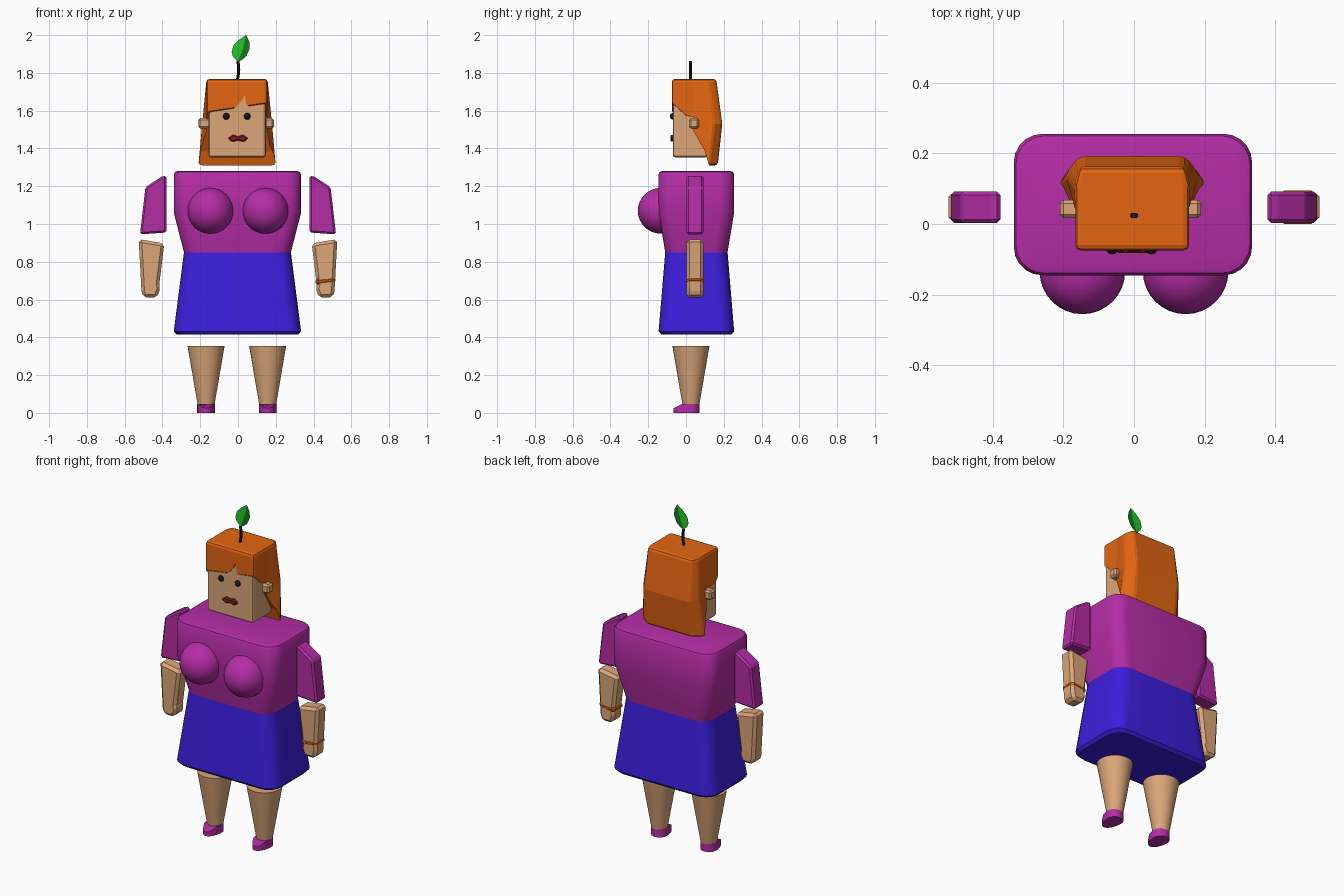
import bpy, bmesh, math

if "Cube" in bpy.data.objects:
    bpy.data.objects.remove(bpy.data.objects["Cube"])

COL = dict(purple=(.46, .026, .38), blue=(.045, .013, .72), skin=(.71, .38, .19),
           orange=(.77, .13, .006), black=(.01, .01, .01), red=(.22, .01, .007),
           leaf=(.017, .58, .02), leaf_dark=(.006, .19, .012))
MATS = {}
for key, c in COL.items():
    MATS[key] = bpy.data.materials.new(key)
    MATS[key].diffuse_color = (*c, 1)


def finish(bm, name, col, smooth=False, bevel=0, segs=1):
    bmesh.ops.recalc_face_normals(bm, faces=bm.faces)
    me = bpy.data.meshes.new(name)
    bm.to_mesh(me)
    bm.free()
    ob = bpy.data.objects.new(name, me)
    bpy.context.collection.objects.link(ob)
    if col:
        me.materials.append(MATS[col])
    if smooth:
        bpy.ops.object.select_all(action='DESELECT')
        ob.select_set(True)
        bpy.context.view_layer.objects.active = ob
        bpy.ops.object.shade_smooth_by_angle(angle=math.radians(35))
    if bevel:
        m = ob.modifiers.new("bevel", 'BEVEL')
        m.width, m.segments, m.limit_method = bevel, segs, 'ANGLE'
    return ob


def loft(name, rings, col, **kw):
    """Skin a closed solid through rings of 3D points."""
    bm = bmesh.new()
    vs = [[bm.verts.new(p) for p in r] for r in rings]
    n = len(vs[0])
    for a, b in zip(vs, vs[1:]):
        for i in range(n):
            j = (i + 1) % n
            bm.faces.new((a[i], a[j], b[j], b[i]))
    bm.faces.new(vs[0])
    bm.faces.new(vs[-1])
    return finish(bm, name, col, **kw)


def prism(name, pts, y0, y1, col, **kw):
    """Front outline (x, z) extruded along y."""
    return loft(name, [[(x, y, z) for x, z in pts] for y in (y0, y1)], col, **kw)


def box(name, x, y, z, col, **kw):
    return prism(name, [(x[0], z[0]), (x[1], z[0]), (x[1], z[1]), (x[0], z[1])], *y, col, **kw)


def circle(cx, cy, z, r, n):
    return [(cx + r * math.cos(2 * math.pi * i / n), cy + r * math.sin(2 * math.pi * i / n), z)
            for i in range(n)]


def round_rect(hx, hy, z, r=.08, n=5):
    pts = []
    for k, (sx, sy) in enumerate(((1, 1), (-1, 1), (-1, -1), (1, -1))):
        for i in range(n + 1):
            a = math.pi / 2 * (k + i / n)
            pts.append((-.003 + sx * (hx - r) + r * math.cos(a),
                        .055 + sy * (hy - r) + r * math.sin(a), z))
    return pts


def ball(name, loc, r, col, seg=32):
    bm = bmesh.new()
    bmesh.ops.create_uvsphere(bm, u_segments=seg, v_segments=seg // 2, radius=r)
    bmesh.ops.translate(bm, verts=bm.verts, vec=loc)
    return finish(bm, name, col, smooth=True)


# Torso and skirt
loft("torso", [round_rect(.283, .165, .85), round_rect(.337, .2, 1.06),
               round_rect(.337, .2, 1.262), round_rect(.331, .194, 1.275),
               round_rect(.319, .182, 1.28)], "purple", smooth=True)
loft("skirt", [round_rect(.322, .185, .415), round_rect(.337, .2, .432),
               round_rect(.283, .165, .85)], "blue", smooth=True)

# Arms, chest, legs and shoes
sleeve = [(.378, 1.255), (.398, 1.255), (.49, 1.195), (.519, .945), (.378, .955)]
forearm = [(.526, .92), (.39, .897), (.417, .68), (.41, .66), (.43, .61), (.5, .61), (.511, .645)]
for s, side in ((-1, "left"), (1, "right")):
    prism(side + "_sleeve", [(s * x, z) for x, z in sleeve], .003, .092, "purple", bevel=.022)
    prism(side + "_forearm", [(s * x, z) for x, z in forearm], .003, .092, "skin", bevel=.016)
    ball(side + "_chest", (s * .146, -.134, 1.07), .121, "purple")
    cx = s * .163 - .006
    loft(side + "_leg", [circle(cx, .026, .045, .045, 32), circle(cx, .026, .355, .098, 32)],
         "skin", smooth=True)
    sole, upper = [], []
    for i in range(24):
        a = 2 * math.pi * i / 24
        y = .026 + math.sin(a) * (.045 if math.sin(a) > 0 else .092)
        x = cx + .047 * math.cos(a)
        sole.append((x, y, 0))
        upper.append((x, y, .048 if y > -.02 else .048 - (-.02 - y) / .046 * .024))
    loft(side + "_shoe", [sole, upper], "purple", smooth=True)

# Wrist band on one arm
prism("wrist_band", [(.408, .715), (.519, .724), (.514, .684), (.412, .672)],
      .0, .095, "orange", bevel=.016)

# Head and ears
box("head", (-.156, .147), (-.07, .115), (1.352, 1.7), "skin", bevel=.014, segs=2)
box("left_ear", (-.21, -.145), (.017, .068), (1.505, 1.56), "skin", bevel=.01)
box("right_ear", (.14, .19), (.017, .068), (1.505, 1.56), "skin", bevel=.01)


# Hair: flared block with the face area cut away
def hair_ring(z, flare, back):
    half = [(.161, -.075), (.161, .04), (.161 + flare, back - .05), (.15, back)]
    pts = half + [(-x, y) for x, y in reversed(half)]
    return [(x - .005, y, z) for x, y in pts]


hair = loft("hair", [hair_ring(1.31, .05, .168), hair_ring(1.53, .028, .192),
                     hair_ring(1.768, 0, .16)], "orange", bevel=.016, segs=2)


def face_profile(x):
    return [(x, y, z) for y, z in (
        (-.3, 1.62 + .15 * x), (-.075, 1.62 + .15 * x), (.037, 1.562 + .04 * x),
        (.03, 1.51), (.1, 1.385), (.128, 1.29), (.128, 1.2), (-.3, 1.2))]


cutters = [loft("face_cutter", [face_profile(-.4), face_profile(.4)], None),
           prism("parting_cutter", [(-.05, 1.59), (0, 1.63), (.022, 1.655), (.035, 1.685),
                                    (.045, 1.635), (.08, 1.6)], -.2, -.06, None)]
for c in cutters:
    c.hide_render = True
    c.hide_viewport = True
    m = hair.modifiers.new("cut", 'BOOLEAN')
    m.operation, m.object, m.solver = 'DIFFERENCE', c, 'EXACT'

# Face
for x, side in ((-.062, "left"), (.049, "right")):
    ball(side + "_eye", (x, -.068, 1.57), .018, "black", 16)
prism("lips", [(-.054, 1.453), (-.025, 1.474), (0, 1.464), (.025, 1.474), (.054, 1.453),
               (.03, 1.434), (0, 1.442), (-.03, 1.434)], -.082, -.06, "red", bevel=.006)

# Stem and flat two-tone leaf
loft("stem", [circle(x, .024, z, .008, 10) for x, z in
              ((-.006, 1.75), (.001, 1.785), (.004, 1.82), (0, 1.862))], "black", smooth=True)
for name, col, pts in (
        ("leaf_light_half", "leaf", [(0, 1.86), (-.026, 1.885), (-.034, 1.91), (-.024, 1.945),
                                     (.005, 1.975), (.042, 2), (.028, 1.935)]),
        ("leaf_dark_half", "leaf_dark", [(0, 1.86), (.028, 1.935), (.042, 2), (.06, 1.965),
                                         (.062, 1.93), (.045, 1.89), (.02, 1.868)])):
    bm = bmesh.new()
    bm.faces.new([bm.verts.new((x, .024, z)) for x, z in pts])
    finish(bm, name, col)

for m in bpy.data.materials:
    if m.users and not m.is_grease_pencil:
        m.use_nodes = True
        m.node_tree.nodes["Principled BSDF"].inputs["Base Color"].default_value = m.diffuse_color
